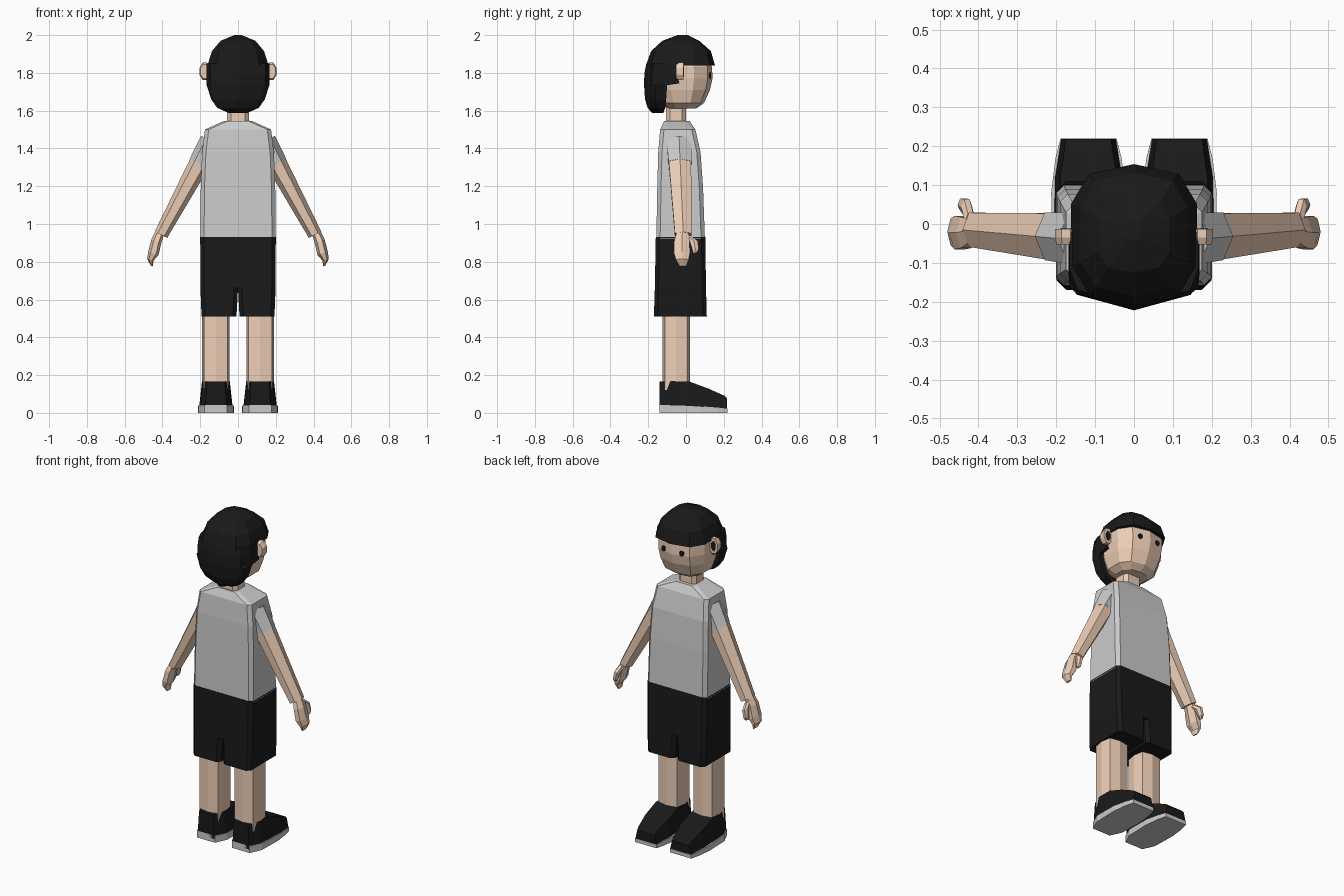
import bpy, bmesh
from math import sin, cos, pi, copysign
from mathutils import Vector

if "Cube" in bpy.data.objects:
    bpy.data.objects.remove(bpy.data.objects["Cube"])


def material(name, rgb):
    m = bpy.data.materials.new(name)
    m.diffuse_color = (*rgb, 1)
    m.use_nodes = True
    m.node_tree.nodes["Principled BSDF"].inputs["Base Color"].default_value = m.diffuse_color
    return m


SKIN = material("skin", (0.85, 0.62, 0.47))
BLACK = material("black", (0.01, 0.01, 0.01))


def loft(name, rings, mat=None, side=1):
    """Skin equal-length rings into a closed flat-shaded solid; side=-1 mirrors it."""
    bm = bmesh.new()
    rows = [[bm.verts.new((p[0] * side, p[1], p[2])) for p in r] for r in rings]
    n = len(rows[0])
    for a, b in zip(rows, rows[1:]):
        for i in range(n):
            j = (i + 1) % n
            bm.faces.new((a[i], a[j], b[j], b[i]))
    bm.faces.new(rows[0])
    bm.faces.new(rows[-1])
    bmesh.ops.recalc_face_normals(bm, faces=bm.faces)
    me = bpy.data.meshes.new(name)
    bm.to_mesh(me)
    bm.free()
    if mat:
        me.materials.append(mat)
    ob = bpy.data.objects.new(name, me)
    bpy.context.collection.objects.link(ob)
    return ob


def box_ring(z, x0, x1, y0, y1, c=0.02):
    """Rectangle with chamfered corners."""
    return [Vector(p) for p in (
        (x0 + c, y0, z), (x1 - c, y0, z), (x1, y0 + c, z), (x1, y1 - c, z),
        (x1 - c, y1, z), (x0 + c, y1, z), (x0, y1 - c, z), (x0, y0 + c, z))]


def round_ring(z, hx, y0, y1, n=10, k=0.8):
    """Squarish oval with a vertex on the centre line front and back."""
    pts = []
    for i in range(n):
        s, c = sin(2 * pi * i / n), cos(2 * pi * i / n)
        pts.append(Vector((hx * copysign(abs(s) ** k, s),
                           (y0 + y1) / 2 + (y1 - y0) / 2 * copysign(abs(c) ** k, c), z)))
    return pts


def limb_ring(centre, w, d, n=6, axis=Vector((0.9, 0, 0.44))):
    """Section across a slanted limb: w along axis, d along y."""
    return [Vector(centre) + axis * (w * cos(2 * pi * i / n)) +
            Vector((0, d * min(1, max(-1, sin(2 * pi * i / n) * 1.155)), 0)) for i in range(n)]


# shirt body
loft("shirt", [box_ring(0.92, -.2, .2, -.157, .1),
               box_ring(1.2, -.197, .197, -.152, .09),
               box_ring(1.38, -.19, .19, -.147, .077),
               box_ring(1.5, -.175, .175, -.137, .05),
               box_ring(1.545, -.075, .075, -.115, .02)])

# shorts: joined top plus two legs
loft("shorts_top", [box_ring(.93, -.2, .2, -.16, .102), box_ring(.66, -.199, .199, -.165, .106)], BLACK)
for s, tag in ((1, "right"), (-1, "left")):
    loft("shorts_leg_" + tag, [box_ring(.66, 0, .199, -.165, .106),
                               box_ring(.51, .008, .193, -.17, .11)], BLACK, s)

    # lower leg: square section with slightly raised mid edges
    def leg(z):
        return [Vector((.117 + x, -.052 + y, z)) for x, y in (
            (.062, .06), (0, .072), (-.062, .06), (-.073, 0),
            (-.062, -.06), (0, -.072), (.062, -.06), (.073, 0))]
    loft("leg_" + tag, [leg(.12), leg(.56)], SKIN, s)

    # shoe sole and upper, lofted heel to toe: y, half width, height
    def foot(stations, z0, taper):
        return [[Vector((.117 - w, y, z0)), Vector((.117 + w, y, z0)),
                 Vector((.117 + w * taper, y, h)), Vector((.117 - w * taper, y, h))]
                for y, w, h in stations]
    loft("shoe_sole_" + tag, foot([(-.14, .06, .042), (-.07, .092, .04), (.08, .096, .035),
                                   (.17, .085, .028), (.22, .072, .022)], 0, 1), None, s)
    loft("shoe_upper_" + tag, foot([(-.14, .057, .165), (-.07, .088, .168), (.02, .09, .165),
                                    (.12, .088, .128), (.205, .073, .09), (.218, .071, .075)],
                                   .02, .82), BLACK, s)

    # arm with sleeve
    shoulder, wrist = Vector((.14, -.037, 1.44)), Vector((.408, -.015, .943))

    def arm(t, grow=0):
        return limb_ring(shoulder.lerp(wrist, t), .06 - .023 * t + grow, .064 - .02 * t + grow)
    loft("sleeve_" + tag, [arm(0, .002), arm(.24, .002)], None, s)
    loft("arm_" + tag, [arm(.22), arm(1)], SKIN, s)

    # hand and thumb
    ax = Vector((.95, 0, .3))
    loft("hand_" + tag, [limb_ring((.412, -.018, .96), .024, .028, axis=ax),
                         limb_ring((.432, -.022, .91), .028, .04, axis=ax),
                         limb_ring((.448, -.022, .845), .029, .043, axis=ax),
                         limb_ring((.464, -.02, .81), .017, .034, axis=ax),
                         limb_ring((.456, -.016, .777), .006, .018, axis=ax)], SKIN, s)
    loft("thumb_" + tag, [limb_ring((.42, .005, .935), .016, .022),
                          limb_ring((.43, .042, .905), .016, .022),
                          limb_ring((.44, .05, .86), .015, .016),
                          limb_ring((.445, .045, .845), .008, .008)], SKIN, s)

    # ear: flattened octagon facing the face side, with a dark hollow
    def ear_ring(y, w, h):
        return [Vector((.175 + w * cos(pi * (i + .5) / 4), y, 1.808 + h * sin(pi * (i + .5) / 4)))
                for i in range(8)]
    loft("ear_" + tag, [ear_ring(-.053, .026, .04), ear_ring(-.035, .031, .05),
                        ear_ring(-.013, .031, .05)], SKIN, s)
    loft("ear_hollow_" + tag, [ear_ring(-.02, .016, .03), ear_ring(-.011, .016, .03)], BLACK, s)

    # eye
    loft("eye_" + tag, [[Vector((.06 + .014 * cos(pi * i / 4), y, 1.785 + .016 * sin(pi * i / 4)))
                         for i in range(8)] for y in (.105, .133)], BLACK, s)

# neck
loft("neck", [box_ring(1.5, -.058, .058, -.105, 0), box_ring(1.66, -.058, .058, -.105, 0)], SKIN)

# head
loft("head", [round_ring(z, hx, y0, y1) for z, hx, y0, y1 in (
    (1.612, .09, -.1, .055), (1.64, .13, -.14, .095), (1.71, .152, -.17, .127),
    (1.77, .16, -.18, .14), (1.83, .16, -.18, .138), (1.9, .13, -.15, .11))], SKIN)

# hair: cap with overhanging fringe
loft("hair_cap", [round_ring(z, hx, y0, y1, k=.7) for z, hx, y0, y1 in (
    (1.838, .168, -.213, .154), (1.915, .143, -.185, .132), (1.97, .095, -.125, .07),
    (2.0, .02, -.045, .01))], BLACK)


# hair: bob hanging behind the ears
def bob(z, w, front, back):
    mid = (front + back) / 2
    return [Vector(p) for p in ((w, front, z), (w, mid, z), (.87 * w, back + .04, z), (0, back, z),
                                (-.87 * w, back + .04, z), (-w, mid, z), (-w, front, z))]


loft("hair_back", [bob(1.85, .166, -.02, -.21), bob(1.8, .168, -.05, -.22), bob(1.745, .168, -.035, -.222),
                   bob(1.735, .166, -.1, -.222), bob(1.66, .142, -.105, -.217),
                   bob(1.615, .11, -.11, -.203), bob(1.588, .05, -.12, -.18)], BLACK)
